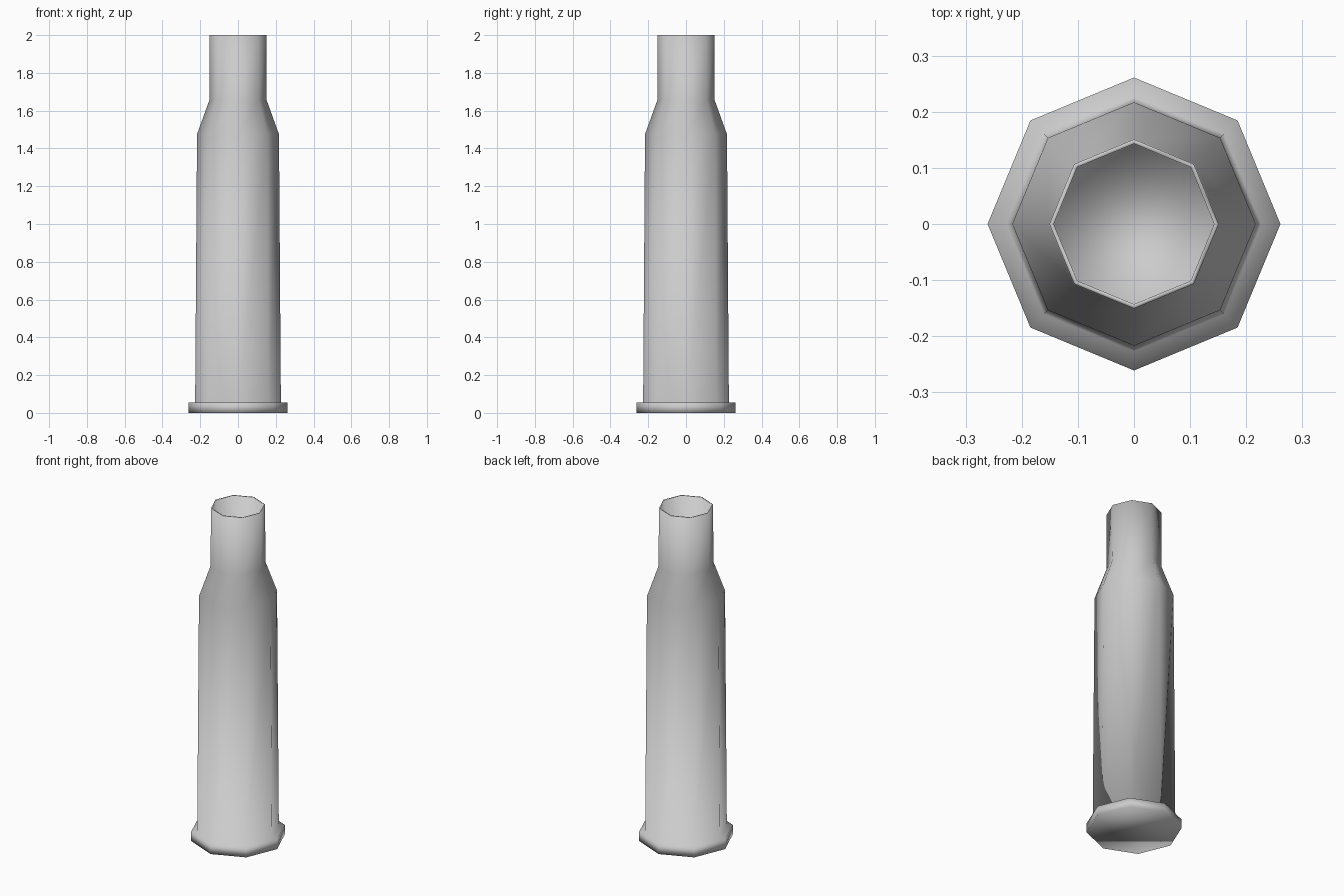
import bpy, bmesh
from math import cos, sin, pi

if "Cube" in bpy.data.objects:
    bpy.data.objects.remove(bpy.data.objects["Cube"])

SIDES = 8
# Profile (radius, height): rim, tapered body, shoulder, neck, lip, inner bore
PROFILE = [(0.261, 0.0), (0.261, 0.055), (0.227, 0.055), (0.217, 1.475),
           (0.152, 1.655), (0.151, 2.0), (0.143, 2.0), (0.142, 1.62)]


def lathe(name, profile, sides):
    bm = bmesh.new()
    rings = [[bm.verts.new((r * cos(2 * pi * i / sides), r * sin(2 * pi * i / sides), z))
              for i in range(sides)] for r, z in profile]
    for a, b in zip(rings, rings[1:]):
        for i in range(sides):
            j = (i + 1) % sides
            bm.faces.new((a[i], a[j], b[j], b[i]))
    # Closed base and bore floor
    bm.faces.new(rings[0][::-1])
    bm.faces.new(rings[-1])
    bmesh.ops.recalc_face_normals(bm, faces=bm.faces)
    for f in bm.faces:
        f.smooth = True
    mesh = bpy.data.meshes.new(name)
    bm.to_mesh(mesh)
    bm.free()
    obj = bpy.data.objects.new(name, mesh)
    bpy.context.collection.objects.link(obj)
    return obj


# Bottlenecked casing with rimmed base
lathe("cartridge_case", PROFILE, SIDES)
